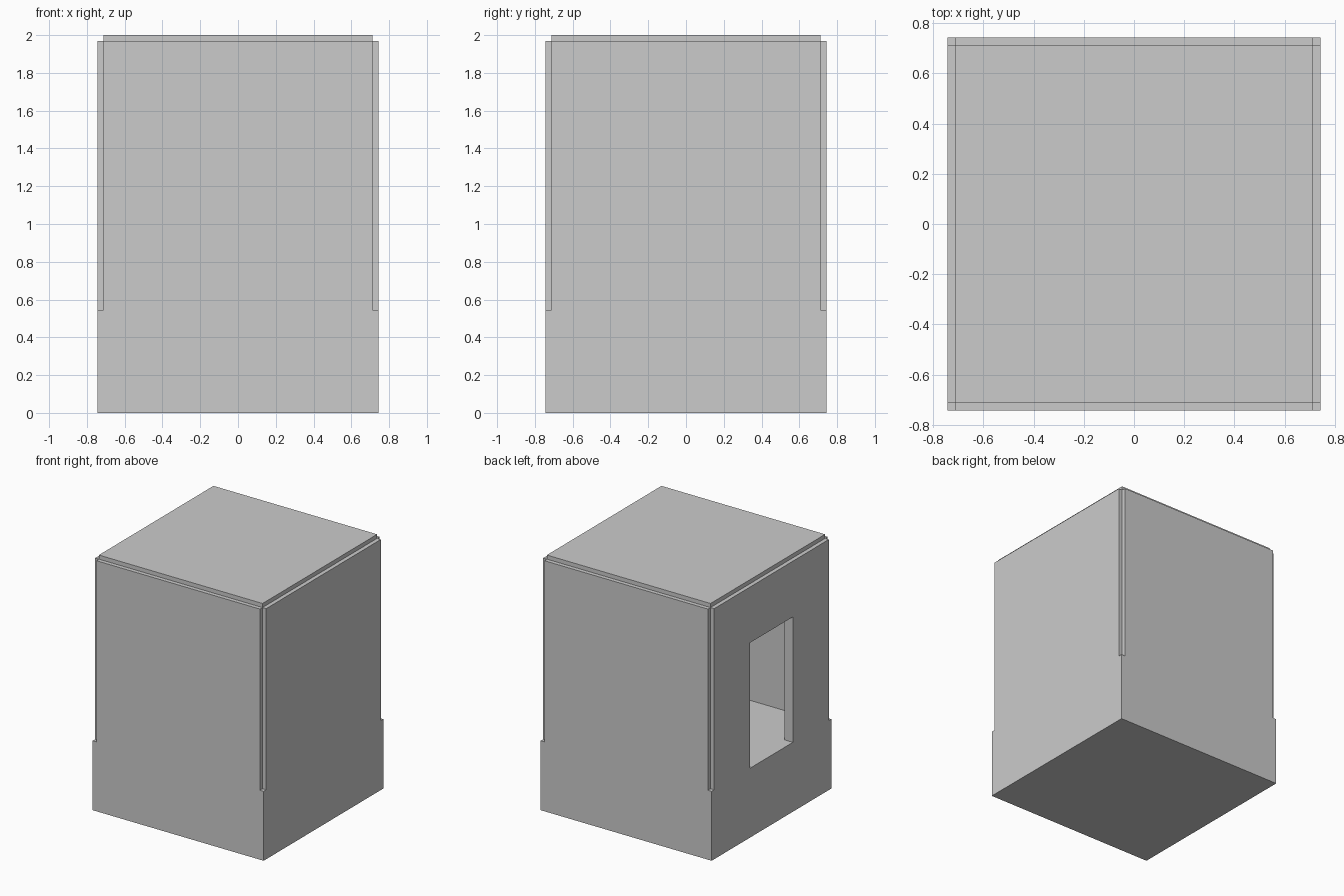
import bpy, bmesh
from mathutils import Matrix, Vector

if "Cube" in bpy.data.objects:
    bpy.data.objects.remove(bpy.data.objects["Cube"])

OUT, CORE, ROOM = 0.743, 0.711, 0.67      # half widths: outer, inner core, hollow room
FLOOR, SHOULDER, TOP = 0.545, 1.968, 2.0  # heights


def box(name, lo, hi):
    lo, hi = Vector(lo), Vector(hi)
    bm = bmesh.new()
    bmesh.ops.create_cube(bm, size=1)
    bmesh.ops.scale(bm, vec=hi - lo, verts=bm.verts)
    me = bpy.data.meshes.new(name)
    bm.to_mesh(me)
    bm.free()
    ob = bpy.data.objects.new(name, me)
    ob.location = (lo + hi) / 2
    bpy.context.collection.objects.link(ob)
    return ob


def cut(ob, cutter):
    mod = ob.modifiers.new("cut", 'BOOLEAN')
    mod.operation = 'DIFFERENCE'
    mod.solver = 'EXACT'
    mod.object = cutter
    cutter.hide_render = True
    cutter.display_type = 'WIRE'


# Solid base block
box("base", (-OUT, -OUT, 0), (OUT, OUT, FLOOR))

# Cutters for the hollow room and the window
room = box("room_cutter", (-ROOM, -ROOM, 0.4), (ROOM, ROOM, 1.925))
window = box("window_cutter", (-0.9, -0.265, 0.45), (-0.5, 0.265, 1.53))

# Hollow core, open onto the base
core = box("core", (-CORE, -CORE, FLOOR), (CORE, CORE, SHOULDER))
cut(core, room)
cut(core, window)

# Roof panel
box("roof_panel", (-CORE, -CORE, SHOULDER), (CORE, CORE, TOP))

# Four raised wall panels, leaving notched corners
box("front_panel", (-CORE, -OUT, FLOOR), (CORE, -CORE, SHOULDER))
box("back_panel", (-CORE, CORE, FLOOR), (CORE, OUT, SHOULDER))
box("right_panel", (CORE, -CORE, FLOOR), (OUT, CORE, SHOULDER))
left = box("left_panel", (-OUT, -CORE, FLOOR), (-CORE, CORE, SHOULDER))
cut(left, window)
